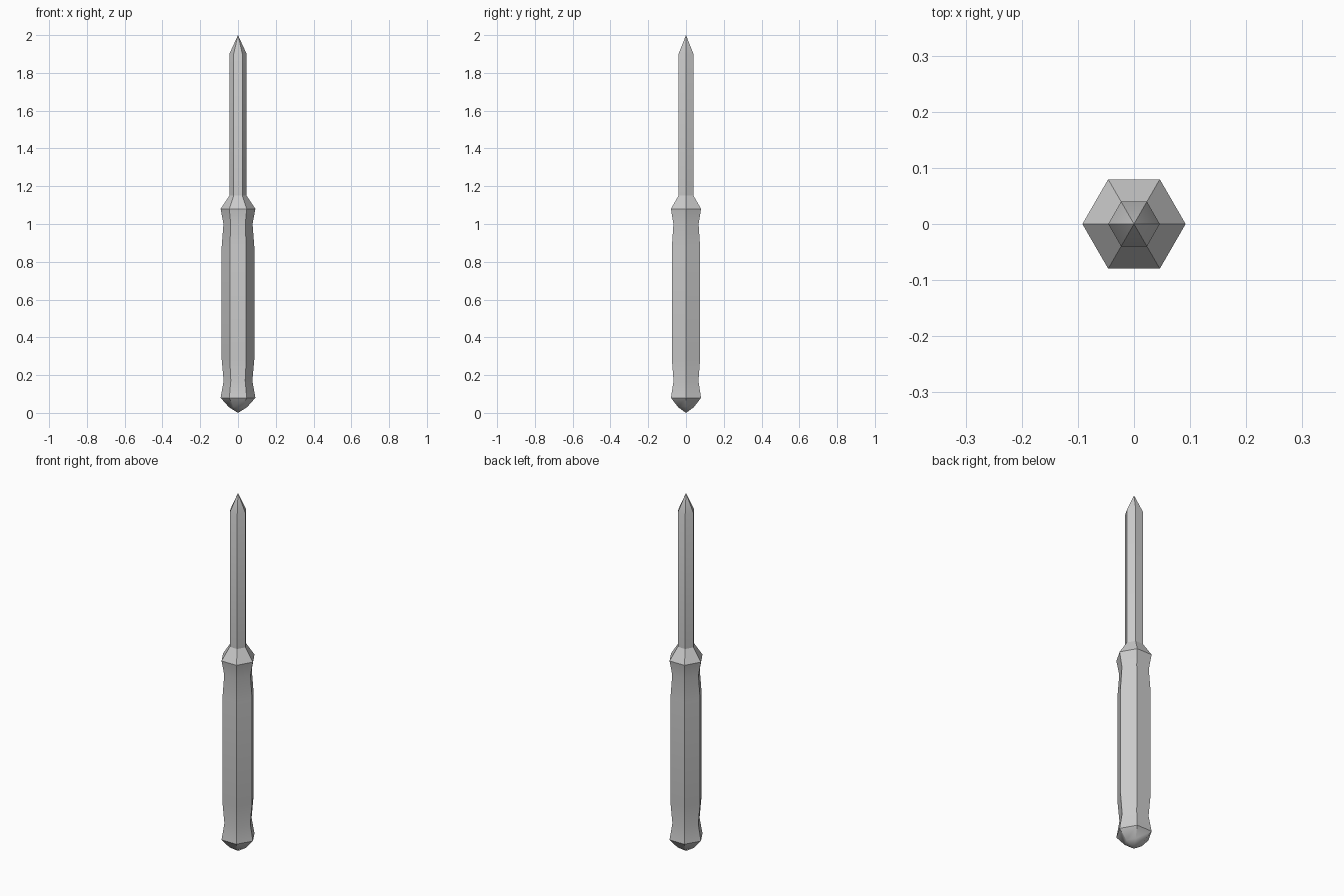
import bpy, bmesh, math

if "Cube" in bpy.data.objects:
    bpy.data.objects.remove(bpy.data.objects["Cube"])

SIDES = 6


def lathe(name, profile):
    """Six-sided turned part from (radius, height) pairs; radius 0 makes a point."""
    bm = bmesh.new()
    rings = []
    for r, z in profile:
        count = SIDES if r > 0 else 1
        rings.append([bm.verts.new((r * math.cos(math.tau * i / SIDES),
                                    r * math.sin(math.tau * i / SIDES), z))
                      for i in range(count)])
    for low, high in zip(rings, rings[1:]):
        for i in range(SIDES):
            j = (i + 1) % SIDES
            if len(low) == 1:
                bm.faces.new((low[0], high[j], high[i]))
            elif len(high) == 1:
                bm.faces.new((low[i], low[j], high[0]))
            else:
                bm.faces.new((low[i], low[j], high[j], high[i]))
    bmesh.ops.recalc_face_normals(bm, faces=bm.faces)
    mesh = bpy.data.meshes.new(name)
    bm.to_mesh(mesh)
    bm.free()
    obj = bpy.data.objects.new(name, mesh)
    bpy.context.collection.objects.link(obj)
    bpy.ops.object.select_all(action='DESELECT')
    obj.select_set(True)
    bpy.context.view_layer.objects.active = obj
    bpy.ops.object.shade_smooth_by_angle(angle=math.radians(35))
    return obj


# Handle: rounded pommel, waisted grip and flared collar
lathe("handle", [(0, 0.005), (0.048, 0.03), (0.092, 0.08), (0.076, 0.17),
                 (0.087, 0.29), (0.087, 0.87), (0.077, 1.0), (0.092, 1.08),
                 (0.046, 1.15)])

# Shaft: hexagonal rod with a pointed tip, meeting the collar's open end
lathe("shaft", [(0.046, 1.15), (0.046, 1.9), (0, 2.0)])

# Seat the pommel exactly on the ground
bpy.data.objects["handle"].data.vertices[0].co.z = 0.0
